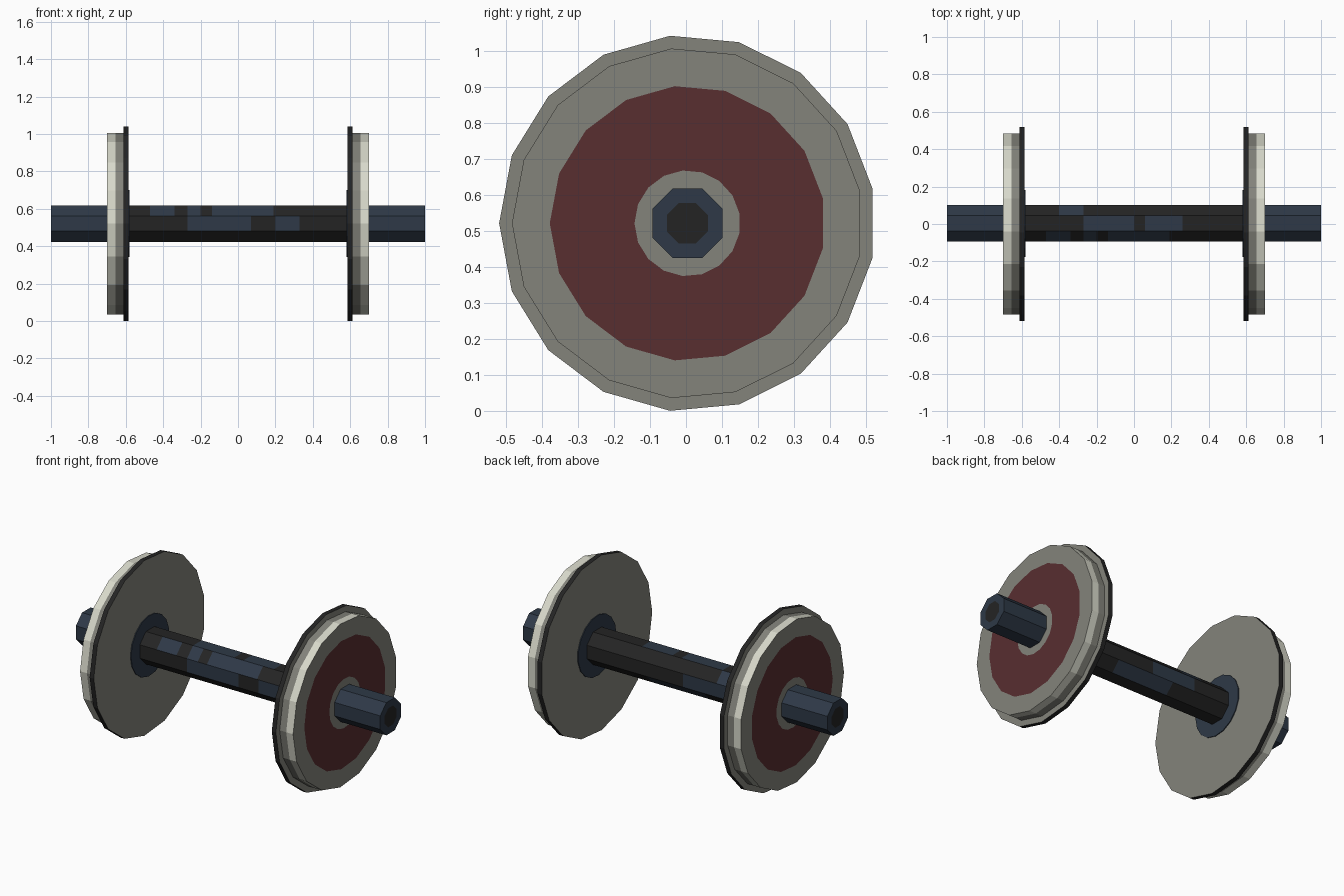
import bpy, bmesh, math

if "Cube" in bpy.data.objects:
    bpy.data.objects.remove(bpy.data.objects["Cube"])

CY, CZ = 0.004, 0.521   # axle line


def srgb(r, g, b):
    f = lambda c: c / 12.92 if c <= 0.04045 else ((c + 0.055) / 1.055) ** 2.4
    return (f(r / 255), f(g / 255), f(b / 255), 1)


def material(name, rgb):
    m = bpy.data.materials.new(name)
    m.diffuse_color = srgb(*rgb)
    m.use_nodes = True
    m.node_tree.nodes["Principled BSDF"].inputs["Base Color"].default_value = m.diffuse_color
    return m


MATS = [material("steel grey", (131, 131, 123)),
        material("polished tread", (216, 217, 203)),
        material("dark grime", (36, 36, 36)),
        material("dark red", (88, 46, 48)),
        material("navy blue", (46, 57, 71))]
GREY, LIGHT, DARK, RED, NAVY = range(5)


def lathe(name, profile, sides, phase, colour):
    """Revolve (x, radius) points round the axle line; colour(band, face centre) picks the material."""
    bm = bmesh.new()
    rings = []
    for x, r in profile:
        ring = []
        for i in range(sides):
            a = phase + 2 * math.pi * i / sides
            ring.append(bm.verts.new((x, CY + r * math.cos(a), CZ + r * math.sin(a))))
        rings.append(ring)
    for band, (p, q) in enumerate(zip(rings, rings[1:])):
        for i in range(sides):
            j = (i + 1) % sides
            f = bm.faces.new((p[i], p[j], q[j], q[i]))
            f.material_index = colour(band, f.calc_center_median())
    for ring in (rings[0], rings[-1]):
        f = bm.faces.new(ring)
        f.material_index = colour(None, f.calc_center_median())
    bmesh.ops.recalc_face_normals(bm, faces=bm.faces)
    me = bpy.data.meshes.new(name)
    bm.to_mesh(me)
    bm.free()
    for m in MATS:
        me.materials.append(m)
    ob = bpy.data.objects.new(name, me)
    bpy.context.collection.objects.link(ob)
    return ob


# Wheels: inner hub plate, flange, two-tone tread, painted outer disc
WHEEL = [(0.58, 0.18), (0.585, 0.18), (0.585, 0.5225), (0.612, 0.5225), (0.612, 0.487),
         (0.655, 0.487), (0.70, 0.487), (0.70, 0.382), (0.70, 0.147)]
BANDS = [NAVY, GREY, DARK, GREY, GREY, LIGHT, GREY, RED]


def wheel_colour(band, c):
    if band is None:
        return NAVY if abs(c.x) < 0.6 else GREY
    return BANDS[band]


for side, name in ((-1, "left_wheel"), (1, "right_wheel")):
    lathe(name, [(side * x, r) for x, r in WHEEL], 17, math.pi, wheel_colour)

# Axle: octagonal bar, worn navy paint patches per facet (facet 0 = back, 2 = top, 4 = front)
PATCHES = {0: [(-0.34, -0.05)],
           1: [(-0.40, -0.27)],
           2: [(-0.27, 0.0), (0.06, 0.26)],
           3: [(-0.47, -0.34), (-0.27, -0.20), (-0.14, 0.19)],
           4: [(-0.27, 0.07), (0.20, 0.33)],
           7: [(-0.19, 0.19)]}
cuts = sorted({x for spans in PATCHES.values() for s in spans for x in s} | {-1, -0.65, 0.65, 1})


def axle_colour(band, c):
    if band is None:
        return DARK                      # bore in the end faces
    if abs(c.x) > 0.65:
        return NAVY
    facet = round(math.atan2(c.z - CZ, c.y - CY) / (math.pi / 4)) % 8
    return NAVY if any(a < c.x < b for a, b in PATCHES.get(facet, [])) else DARK


lathe("axle", [(-1, 0.061)] + [(x, 0.105) for x in cuts] + [(1, 0.061)], 8, math.pi / 8, axle_colour)
